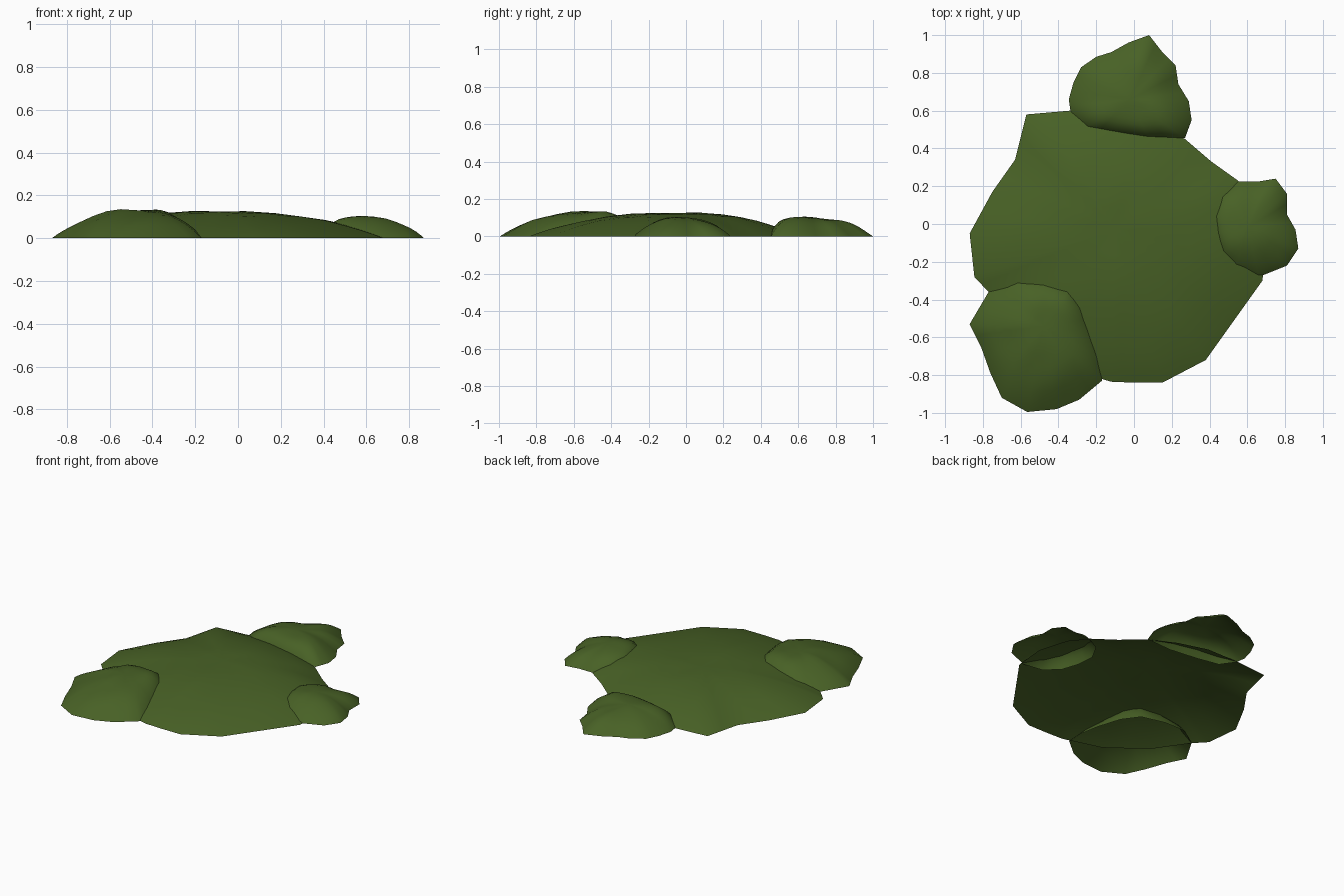
import bpy, math
from mathutils import Vector, noise

moss = bpy.data.materials.new("moss_green")
moss.diffuse_color = (0.065, 0.12, 0.019, 1)


def mound(name, outline, peak, height, power, inner_power, bump, rings=9):
    """Open-bottomed dome: rings shrink from the ground outline to the peak."""
    c = Vector((peak[0], peak[1], 0))
    inward = -c.normalized()
    # one extra point on each outline edge keeps the corners crisp
    rim = []
    for i, p in enumerate(outline):
        a = Vector((p[0], p[1], 0))
        b = Vector((*outline[(i + 1) % len(outline)], 0))
        rim += [a, (a + b) / 2]
    n = len(rim)
    verts, faces = [], []
    for r in range(rings):
        t = math.cos(r / rings * math.pi / 2)
        for p in rim:
            d = p - c
            k = power + inner_power * max(0, d.normalized().dot(inward))
            v = c + d * t
            wobble = bump * noise.noise(v * 6) * (1 - t ** 4)
            v.z = max(0, height * (1 - t ** k) + wobble)
            verts.append(v)
    top = c.copy()
    top.z = height + bump * noise.noise(c * 6)
    verts.append(top)
    for r in range(rings - 1):
        for i in range(n):
            j = (i + 1) % n
            faces.append((r * n + i, r * n + j, (r + 1) * n + j, (r + 1) * n + i))
    last = (rings - 1) * n
    faces += [(last + i, last + (i + 1) % n, len(verts) - 1) for i in range(n)]
    me = bpy.data.meshes.new(name)
    me.from_pydata(verts, [], faces)
    me.materials.append(moss)
    me.shade_smooth()
    ob = bpy.data.objects.new(name, me)
    bpy.context.collection.objects.link(ob)
    return ob


# Outlines run counter-clockwise so the faces point up
mound("main_mound", [
    (0.68, -0.30), (0.70, -0.08), (0.64, 0.12), (0.55, 0.23), (0.41, 0.33),
    (0.27, 0.45), (0.10, 0.54), (-0.10, 0.60), (-0.34, 0.60), (-0.57, 0.58),
    (-0.63, 0.34), (-0.75, 0.17), (-0.87, -0.05), (-0.845, -0.28),
    (-0.77, -0.36), (-0.62, -0.58), (-0.38, -0.76), (-0.12, -0.835),
    (0.0, -0.84), (0.15, -0.84), (0.38, -0.72)],
    (-0.10, -0.02), 0.127, 2.4, 0, 0.006)

mound("front_left_mound", [
    (-0.17, -0.83), (-0.165, -0.72), (-0.19, -0.58), (-0.24, -0.42),
    (-0.32, -0.31), (-0.48, -0.27), (-0.64, -0.27), (-0.77, -0.36),
    (-0.87, -0.53), (-0.81, -0.65), (-0.76, -0.79), (-0.70, -0.92),
    (-0.565, -0.995), (-0.41, -0.98), (-0.29, -0.93)],
    (-0.48, -0.54), 0.132, 2.3, 3.0, 0.014)

mound("back_mound", [
    (0.27, 0.455), (0.305, 0.55), (0.29, 0.65), (0.235, 0.74), (0.22, 0.84),
    (0.15, 0.91), (0.08, 1.0), (-0.03, 0.96), (-0.12, 0.91), (-0.20, 0.885),
    (-0.28, 0.83), (-0.32, 0.75), (-0.345, 0.66), (-0.335, 0.59),
    (-0.27, 0.50), (-0.12, 0.47), (0.08, 0.445)],
    (-0.02, 0.66), 0.103, 2.4, 3.0, 0.012)

mound("right_mound", [
    (0.87, -0.13), (0.855, -0.03), (0.81, 0.05), (0.81, 0.16), (0.75, 0.24),
    (0.66, 0.225), (0.55, 0.225), (0.45, 0.17), (0.39, 0.06), (0.40, -0.06),
    (0.44, -0.18), (0.53, -0.26), (0.66, -0.28), (0.81, -0.22)],
    (0.60, -0.02), 0.096, 2.6, 3.0, 0.012)
